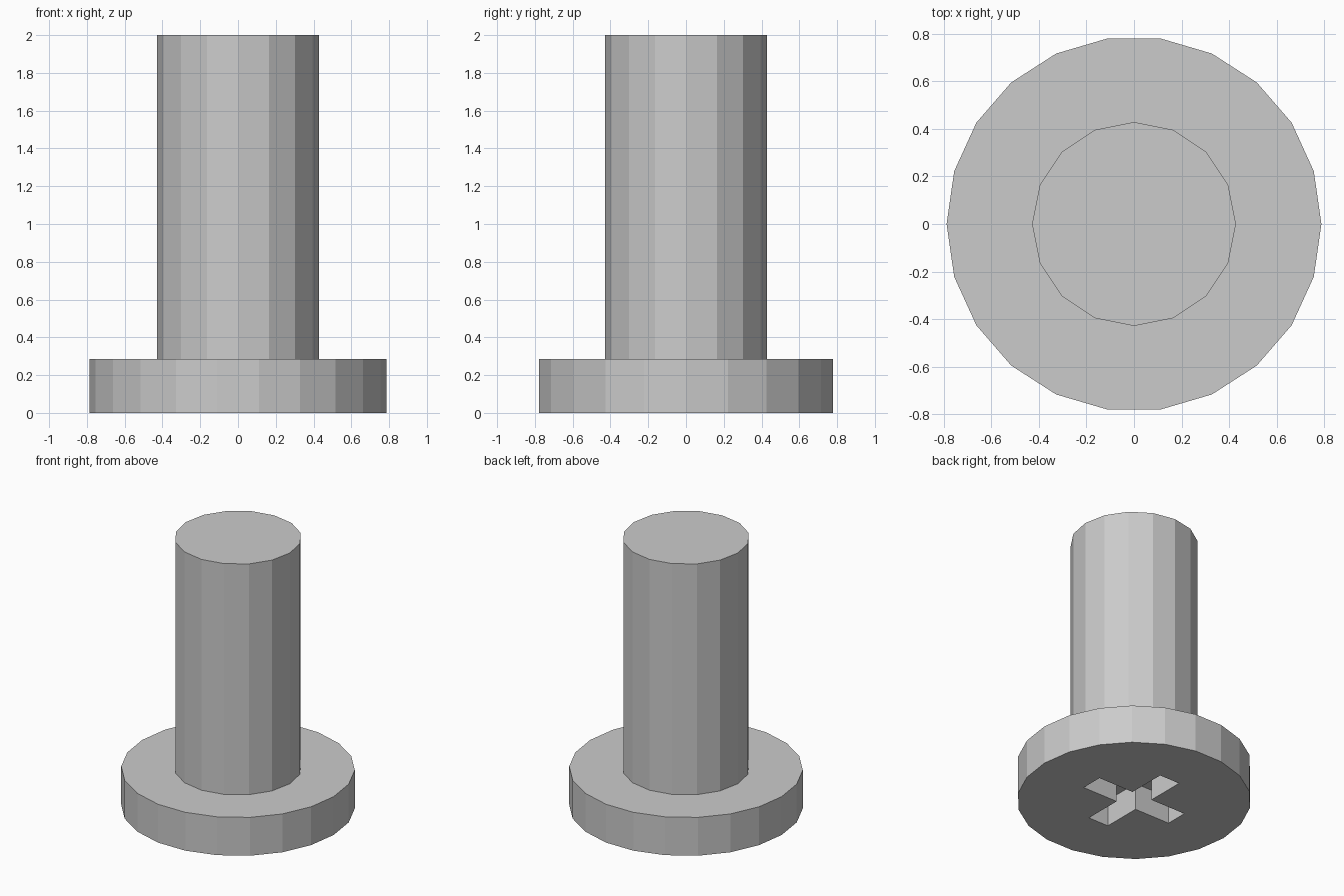
import bpy, bmesh
from math import cos, sin, pi

if "Cube" in bpy.data.objects:
    bpy.data.objects.remove(bpy.data.objects["Cube"])


def prism(name, outline, z0, z1):
    """Extrude a closed outline from z0 up to z1."""
    bm = bmesh.new()
    face = bm.faces.new([bm.verts.new((x, y, z0)) for x, y in outline])
    top = bmesh.ops.extrude_face_region(bm, geom=[face])["geom"]
    for v in top:
        if isinstance(v, bmesh.types.BMVert):
            v.co.z = z1
    bmesh.ops.recalc_face_normals(bm, faces=bm.faces)
    mesh = bpy.data.meshes.new(name)
    bm.to_mesh(mesh)
    bm.free()
    obj = bpy.data.objects.new(name, mesh)
    bpy.context.collection.objects.link(obj)
    return obj


def ngon(radius, sides):
    return [(radius * cos(2 * pi * i / sides), radius * sin(2 * pi * i / sides))
            for i in range(sides)]


def combine(target, other, operation):
    """Apply a boolean and discard the operand."""
    mod = target.modifiers.new(operation.lower(), 'BOOLEAN')
    mod.operation, mod.object, mod.solver = operation, other, 'EXACT'
    bpy.context.view_layer.objects.active = target
    bpy.ops.object.modifier_apply(modifier=mod.name)
    bpy.data.objects.remove(other)


# Flat head with the shaft fused on top
screw = prism("screw", ngon(0.787, 22), 0, 0.285)
combine(screw, prism("shaft", ngon(0.428, 16), 0.25, 2), 'UNION')

# Cross-shaped driver recess in the underside: one arm turned four times
w, l = 0.083, 0.373
cross = []
for c, s in ((1, 0), (0, 1), (-1, 0), (0, -1)):
    cross += [(c * x - s * y, s * x + c * y) for x, y in ((l, -w), (l, w), (w, w))]
recess = prism("recess_cutter", cross, -0.1, 0.2)
recess.hide_render = True
combine(screw, recess, 'DIFFERENCE')
